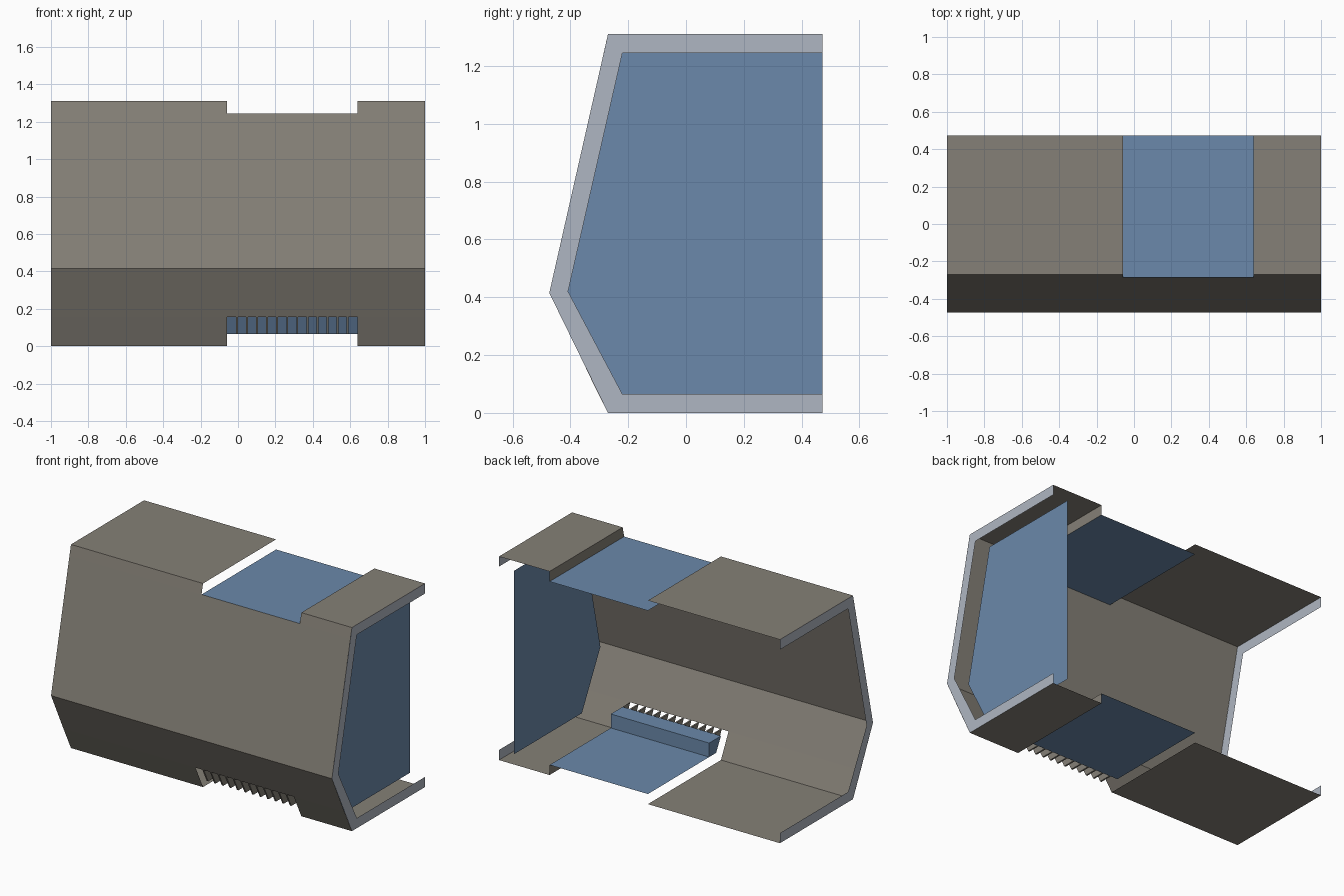
import bpy, bmesh

if "Cube" in bpy.data.objects:
    bpy.data.objects.remove(bpy.data.objects["Cube"])


def material(name, rgb):
    m = bpy.data.materials.new(name)
    m.diffuse_color = (*rgb, 1)
    m.use_nodes = True
    m.node_tree.nodes["Principled BSDF"].inputs["Base Color"].default_value = m.diffuse_color
    return m


BROWN = material("warm grey", (0.235, 0.216, 0.184))
BLUE = material("slate blue", (0.147, 0.25, 0.405))
PALE = material("pale grey", (0.43, 0.47, 0.54))


def make(name, polys, mat):
    """Object from a list of polygons; shared corners are welded."""
    bm = bmesh.new()
    for poly in polys:
        bm.faces.new([bm.verts.new(p) for p in poly])
    bmesh.ops.remove_doubles(bm, verts=bm.verts, dist=1e-5)
    bmesh.ops.recalc_face_normals(bm, faces=bm.faces)
    mesh = bpy.data.meshes.new(name)
    bm.to_mesh(mesh)
    bm.free()
    mesh.materials.append(mat)
    ob = bpy.data.objects.new(name, mesh)
    bpy.context.collection.objects.link(ob)
    return ob


def at_x(x, prof):
    return [(x, y, z) for y, z in prof]


def strip(x0, x1, a, b):
    return [(x0, *a), (x1, *a), (x1, *b), (x0, *b)]


def prism(x0, x1, prof):
    n = len(prof)
    return [at_x(x0, prof), at_x(x1, prof)] + [
        strip(x0, x1, prof[i], prof[(i + 1) % n]) for i in range(n)]


B = 0.473                       # back edge
X0, X1 = -0.06, 0.64            # recess limits
LOW, HIGH, SLOT = 0.065, 1.245, 0.155

# Thin outer shell, with the recess left out at top and bottom
outer = [(B, 0), (-0.27, 0), (-0.347, SLOT), (-B, 0.415),
         (-0.285, HIGH), (-0.27, 1.31), (B, 1.31)]
xs = [-1, X0, X1, 1]
shell = []
for i in range(6):
    for k in range(3):
        if k == 1 and i not in (2, 3):
            continue
        shell.append(strip(xs[k], xs[k + 1], outer[i], outer[i + 1]))
make("outer_shell", shell, BROWN)

# Flat rims on both ends
rim_out = [outer[i] for i in (0, 1, 3, 5, 6)]
rim_in = [(B, LOW), (-0.22, LOW), (-0.408, 0.42), (-0.22, HIGH), (B, HIGH)]
for name, x in (("left_rim", -1), ("right_rim", 1)):
    make(name, [at_x(x, [rim_out[i], rim_out[i + 1], rim_in[i + 1], rim_in[i]])
                for i in range(4)], PALE)

# Set-back end panel
make("end_panel", [at_x(0.895, rim_in)], BLUE)

# Recessed panels
make("top_panel", [strip(X0, X1, (-0.285, HIGH), (B, HIGH))], BLUE)
make("bottom_panel", [strip(X0, X1, (-0.15, LOW), (B, LOW))], BLUE)

# Side walls of the recess
make("top_recess_wall", [at_x(X1, [(-0.27, 1.31), (B, 1.31), (B, HIGH), (-0.285, HIGH)])], BROWN)
make("bottom_recess_wall", [
    at_x(X1, [(B, 0), (-0.27, 0), (-0.22, LOW), (B, LOW)]),
    at_x(X1, [(-0.27, 0), (-0.347, SLOT), (-0.27, SLOT), (-0.22, LOW)])], BROWN)

# Vent box behind the slats
make("vent_box", prism(X0, X1, [(-0.22, LOW), (-0.27, SLOT), (-0.15, SLOT), (-0.15, LOW)]), BLUE)

# Vent slats
fin = [(-0.302, LOW), (-0.347, SLOT), (-0.27, SLOT), (-0.22, LOW)]
slats = []
for i in range(1, 13):
    x = X0 + (X1 - X0) * i / 13
    slats += prism(x - 0.005, x + 0.005, fin)
make("vent_slats", slats, BROWN)
